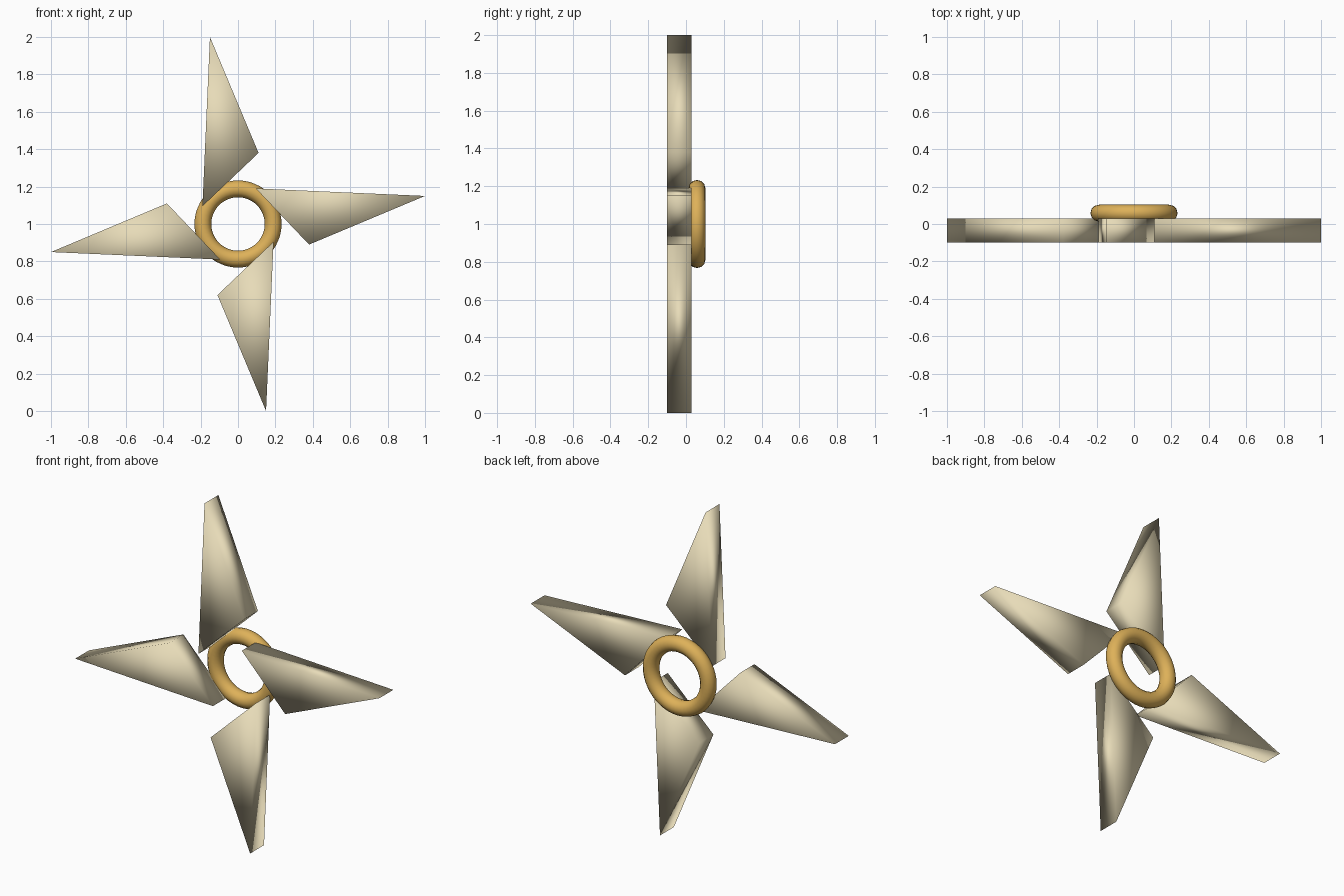
import bpy, bmesh, math
from mathutils import Matrix, Vector

if "Cube" in bpy.data.objects:
    bpy.data.objects.remove(bpy.data.objects["Cube"])

def material(name, color):
    m = bpy.data.materials.new(name)
    m.diffuse_color = color
    m.use_nodes = True
    m.node_tree.nodes["Principled BSDF"].inputs["Base Color"].default_value = m.diffuse_color
    return m

cream = material("cream", (0.80, 0.71, 0.48, 1))
gold = material("gold", (0.73, 0.44, 0.10, 1))

HUB_Z = 1.0
FRONT_Y, BACK_Y = -0.1, 0.03
BLADE = [(-0.15, 1.0), (-0.19, 0.095), (0.11, 0.38)]  # tip, root, shoulder

def add_blade(index):
    """Triangular prism, turned a quarter turn per index around the hub."""
    bm = bmesh.new()
    face = bm.faces.new([bm.verts.new((x, FRONT_Y, z)) for x, z in BLADE])
    ext = bmesh.ops.extrude_face_region(bm, geom=[face], use_keep_orig=True)
    verts = [g for g in ext["geom"] if isinstance(g, bmesh.types.BMVert)]
    bmesh.ops.translate(bm, verts=verts, vec=(0, BACK_Y - FRONT_Y, 0))
    bmesh.ops.rotate(bm, verts=bm.verts, cent=Vector((0, 0, 0)),
                     matrix=Matrix.Rotation(index * math.pi / 2, 3, 'Y'))
    bmesh.ops.recalc_face_normals(bm, faces=bm.faces)
    for f in bm.faces:
        f.smooth = True
    mesh = bpy.data.meshes.new("blade")
    bm.to_mesh(mesh)
    bm.free()
    mesh.materials.append(cream)
    obj = bpy.data.objects.new(f"blade_{index + 1}", mesh)
    obj.location.z = HUB_Z
    bpy.context.collection.objects.link(obj)

# Four pinwheel blades
for i in range(4):
    add_blade(i)

# Hub ring behind the blades
bpy.ops.mesh.primitive_torus_add(
    major_radius=0.188, minor_radius=0.045, major_segments=48, minor_segments=12,
    location=(0, 0.058, HUB_Z), rotation=(math.pi / 2, 0, 0))
ring = bpy.context.object
ring.name = "hub_ring"
ring.data.materials.append(gold)
bpy.ops.object.shade_smooth()
